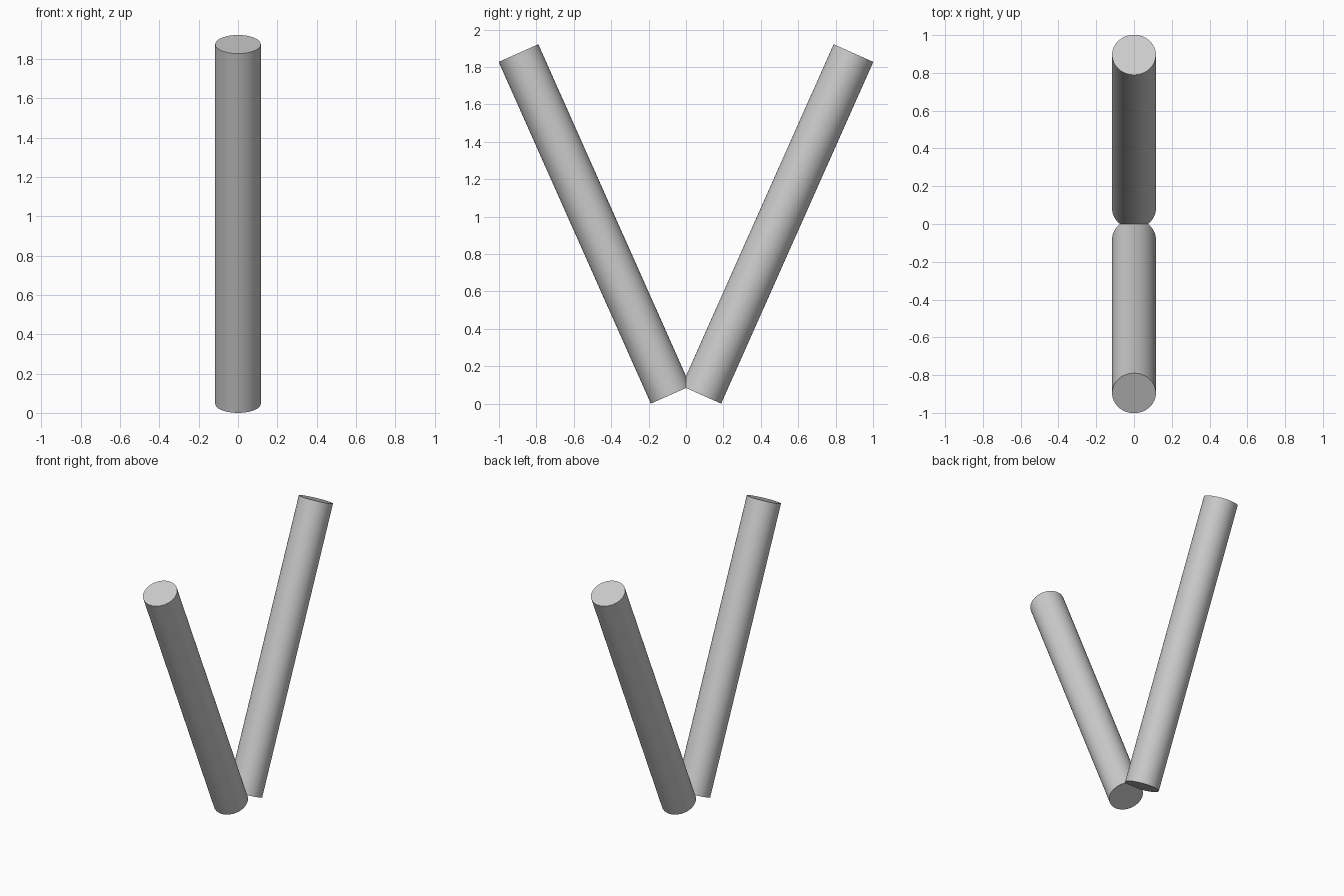
import bpy
import math
from mathutils import Vector

cube = bpy.data.objects.get("Cube")
if cube:
    bpy.data.objects.remove(cube, do_unlink=True)

# Single plain grey
grey = bpy.data.materials.new("light_grey")
grey.use_nodes = True
colour = (0.6, 0.6, 0.6, 1)
grey.diffuse_color = colour
grey.node_tree.nodes["Principled BSDF"].inputs["Base Color"].default_value = colour

RADIUS = 0.116
TILT = math.radians(24)
LENGTH = 2.0
FOOT = 0.188  # how far the lowest rim point sits from the middle


def rod(name, side):
    """Round rod leaning outward along y; its lowest rim point rests on the ground."""
    axis = Vector((0, side * math.sin(TILT), math.cos(TILT)))
    base = Vector((0, side * (FOOT - RADIUS * math.cos(TILT)), RADIUS * math.sin(TILT)))
    bpy.ops.mesh.primitive_cylinder_add(
        vertices=48, radius=RADIUS, depth=LENGTH,
        location=base + axis * LENGTH / 2, rotation=(-side * TILT, 0, 0))
    obj = bpy.context.object
    obj.name = name
    obj.data.materials.append(grey)
    bpy.ops.object.shade_smooth_by_angle(angle=math.radians(30))


# Two rods meeting in a V
rod("front_rod", -1)
rod("back_rod", 1)
